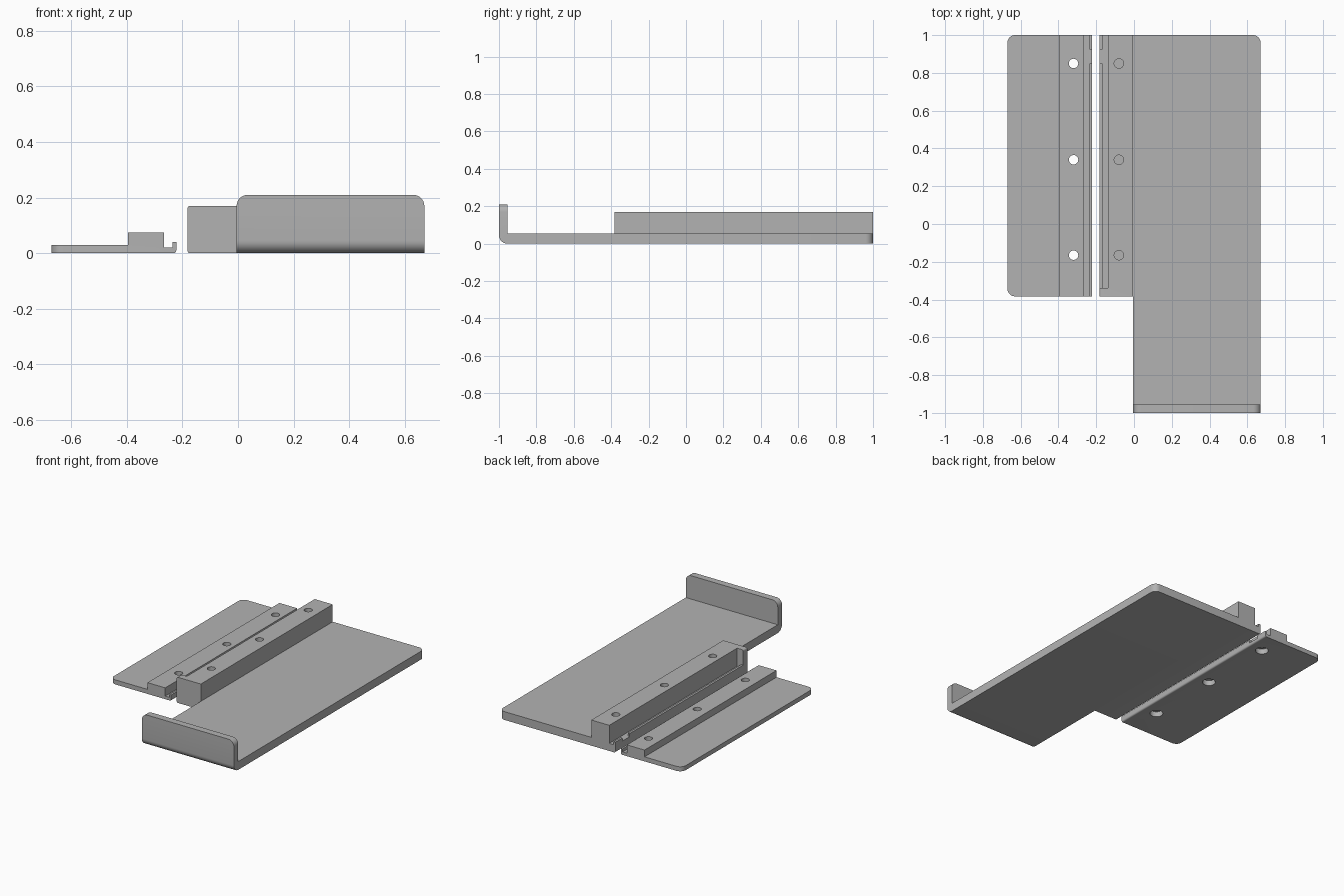
import bpy, bmesh
from mathutils import Vector

cube = bpy.data.objects.get("Cube")
if cube:
    bpy.data.objects.remove(cube, do_unlink=True)

grey = bpy.data.materials.new("plain grey")
grey.use_nodes = True
colour = (0.45, 0.45, 0.45, 1)
grey.diffuse_color = colour
grey.node_tree.nodes["Principled BSDF"].inputs["Base Color"].default_value = colour

BACK, FRONT, RAIL_END = 1.0, -1.0, -0.383
SEAM = -0.005          # where tray and rail meet
HOLE_Y = (0.85, 0.34, -0.165)


def prism(name, profile, axis, lo, hi):
    """Extrude a profile along x (points are y,z) or y (points are x,z)."""
    place = {"x": lambda p, t: (t, p[0], p[1]), "y": lambda p, t: (p[0], t, p[1])}[axis]
    bm = bmesh.new()
    face = bm.faces.new([bm.verts.new(place(p, lo)) for p in profile])
    new = bmesh.ops.extrude_face_region(bm, geom=[face])["geom"]
    step = Vector(place((0, 0), hi - lo))
    bmesh.ops.translate(bm, vec=step, verts=[v for v in new if isinstance(v, bmesh.types.BMVert)])
    bmesh.ops.recalc_face_normals(bm, faces=bm.faces)
    mesh = bpy.data.meshes.new(name)
    bm.to_mesh(mesh)
    bm.free()
    mesh.materials.append(grey)
    obj = bpy.data.objects.new(name, mesh)
    bpy.context.collection.objects.link(obj)
    return obj


def box(name, x0, x1, y0, y1, z0, z1):
    return prism(name, [(x0, z0), (x1, z0), (x1, z1), (x0, z1)], "y", y0, y1)


def round_edges(obj, midpoints, radius, segments=8):
    """Round the edges whose middles lie at the given points."""
    bm = bmesh.new()
    bm.from_mesh(obj.data)
    mids = [Vector(m) for m in midpoints]
    edges = [e for e in bm.edges
             if any(((e.verts[0].co + e.verts[1].co) / 2 - m).length < 0.004 for m in mids)]
    bmesh.ops.bevel(bm, geom=edges, offset=radius, segments=segments,
                    profile=0.5, affect="EDGES")
    bm.to_mesh(obj.data)
    bm.free()


def activate(obj):
    bpy.ops.object.select_all(action="DESELECT")
    obj.select_set(True)
    bpy.context.view_layer.objects.active = obj


def cut(obj, cutter):
    mod = obj.modifiers.new("cut", "BOOLEAN")
    mod.operation, mod.solver, mod.object = "DIFFERENCE", "EXACT", cutter
    activate(obj)
    bpy.ops.object.modifier_apply(modifier=mod.name)
    bpy.data.objects.remove(cutter, do_unlink=True)


def drill(obj, x, radius, z0, z1):
    for y in HOLE_Y:
        bpy.ops.mesh.primitive_cylinder_add(vertices=32, radius=radius, depth=z1 - z0,
                                            location=(x, y, (z0 + z1) / 2))
        cutter = bpy.context.object
        cutter.data.materials.append(grey)
        cut(obj, cutter)


# Tray with upturned front lip
T, LIP, RIGHT = 0.055, 0.21, 0.67
tray = prism("tray", [(FRONT, 0), (BACK, 0), (BACK, T), (FRONT + 0.045, T),
                      (FRONT + 0.045, LIP), (FRONT, LIP)], "x", SEAM, RIGHT)
round_edges(tray, [(RIGHT, BACK, T / 2), (SEAM, FRONT + 0.0225, LIP),
                   (RIGHT, FRONT + 0.0225, LIP)], 0.04)
round_edges(tray, [((SEAM + RIGHT) / 2, FRONT, 0)], 0.045)

# Tall rail with a ledge, closed at its front end
EDGE, TOP = -0.182, 0.17
mid = (RAIL_END + BACK) / 2
rail = box("tall_rail", EDGE, SEAM, RAIL_END, BACK, 0, TOP)
round_edges(rail, [(EDGE, mid, 0), (EDGE, mid, TOP)], 0.01, 4)
cut(rail, prism("ledge_cutter", [(-0.3, 0.3), (-0.137, 0.3), (-0.137, 0.05), (-0.168, 0.05),
                                 (-0.168, 0.07), (-0.3, 0.07)], "y", -0.34, 1.1))
cut(rail, box("notch_cutter", -0.3, -0.16, 0.85, 0.925, 0.05, 0.1))
drill(rail, -0.08, 0.025, 0.06, 0.3)

# Clamp plate with low rail, groove and hooked edge
LEFT, INNER = -0.67, -0.222
clamp = prism("clamp_plate", [(LEFT, 0), (INNER, 0), (INNER, 0.04), (-0.235, 0.04),
                              (-0.235, 0.02), (-0.266, 0.02), (-0.266, 0.075),
                              (-0.396, 0.075), (-0.396, 0.03), (LEFT, 0.03)],
              "y", RAIL_END, BACK)
round_edges(clamp, [(LEFT, BACK, 0.015), (LEFT, RAIL_END, 0.015)], 0.04)
round_edges(clamp, [(INNER, mid, 0)], 0.01, 4)
cut(clamp, box("notch_cutter", -0.24, -0.2, 0.85, 0.925, 0.02, 0.1))
drill(clamp, -0.32, 0.025, -0.1, 0.2)
drill(clamp, -0.32, 0.04, -0.1, 0.035)   # screw head recesses

# Smooth the curved corners, keep hard edges
for part in (tray, rail, clamp):
    activate(part)
    bpy.ops.object.shade_smooth_by_angle(angle=0.5)
